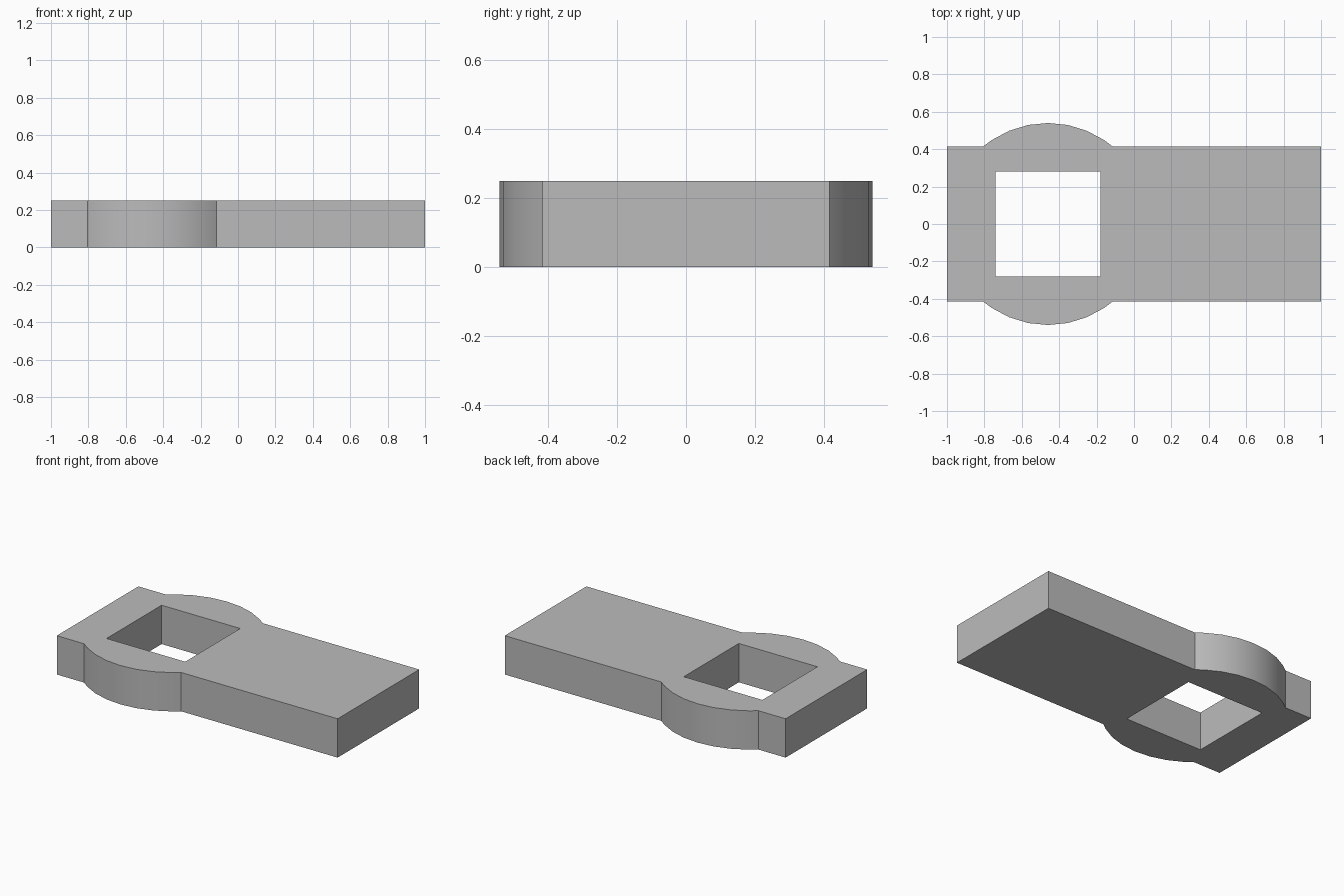
import bpy, bmesh
from math import cos, sin, radians, acos, degrees

cube = bpy.data.objects.get("Cube")
if cube:
    bpy.data.objects.remove(cube, do_unlink=True)

HALF_WIDTH, HEIGHT = 0.415, 0.25
BOSS_X, BOSS_RADIUS = -0.46, 0.54
HOLE_HALF = 0.28

# Plain grey material
grey = bpy.data.materials.new("grey")
grey.use_nodes = True
colour = (0.5, 0.5, 0.5, 1)
grey.diffuse_color = colour
grey.node_tree.nodes["Principled BSDF"].inputs["Base Color"].default_value = colour

# Outline: a bar with a round boss bulging out of both long sides
reach = degrees(acos(HALF_WIDTH / BOSS_RADIUS))
step = 360 / 32
angles = [-reach] + [i * step for i in range(-3, 4)] + [reach]
front = [(-1, -HALF_WIDTH)]
front += [(BOSS_X + BOSS_RADIUS * sin(radians(a)), -BOSS_RADIUS * cos(radians(a))) for a in angles]
front += [(1, -HALF_WIDTH)]
outline = front + [(x, -y) for x, y in reversed(front)]

# Square through hole centred in the boss
hole = [(BOSS_X + sx * HOLE_HALF, sy * HOLE_HALF)
        for sx, sy in ((-1, -1), (1, -1), (1, 1), (-1, 1))]

bm = bmesh.new()
for loop in (outline, hole):
    verts = [bm.verts.new((x, y, 0)) for x, y in loop]
    for a, b in zip(verts, verts[1:] + verts[:1]):
        bm.edges.new((a, b))
bmesh.ops.triangle_fill(bm, edges=bm.edges[:], use_beauty=True, normal=(0, 0, 1))

# Raise the flat profile into a solid
raised = bmesh.ops.extrude_face_region(bm, geom=bm.faces[:], use_keep_orig=True)["geom"]
bmesh.ops.translate(bm, vec=(0, 0, HEIGHT),
                    verts=[g for g in raised if isinstance(g, bmesh.types.BMVert)])
bmesh.ops.recalc_face_normals(bm, faces=bm.faces[:])

mesh = bpy.data.meshes.new("link_plate")
bm.to_mesh(mesh)
bm.free()
mesh.materials.append(grey)
plate = bpy.data.objects.new("link_plate", mesh)
bpy.context.collection.objects.link(plate)

# Smooth the boss walls, keep the corners sharp
bpy.ops.object.select_all(action="DESELECT")
plate.select_set(True)
bpy.context.view_layer.objects.active = plate
bpy.ops.object.shade_smooth_by_angle(angle=radians(25))
